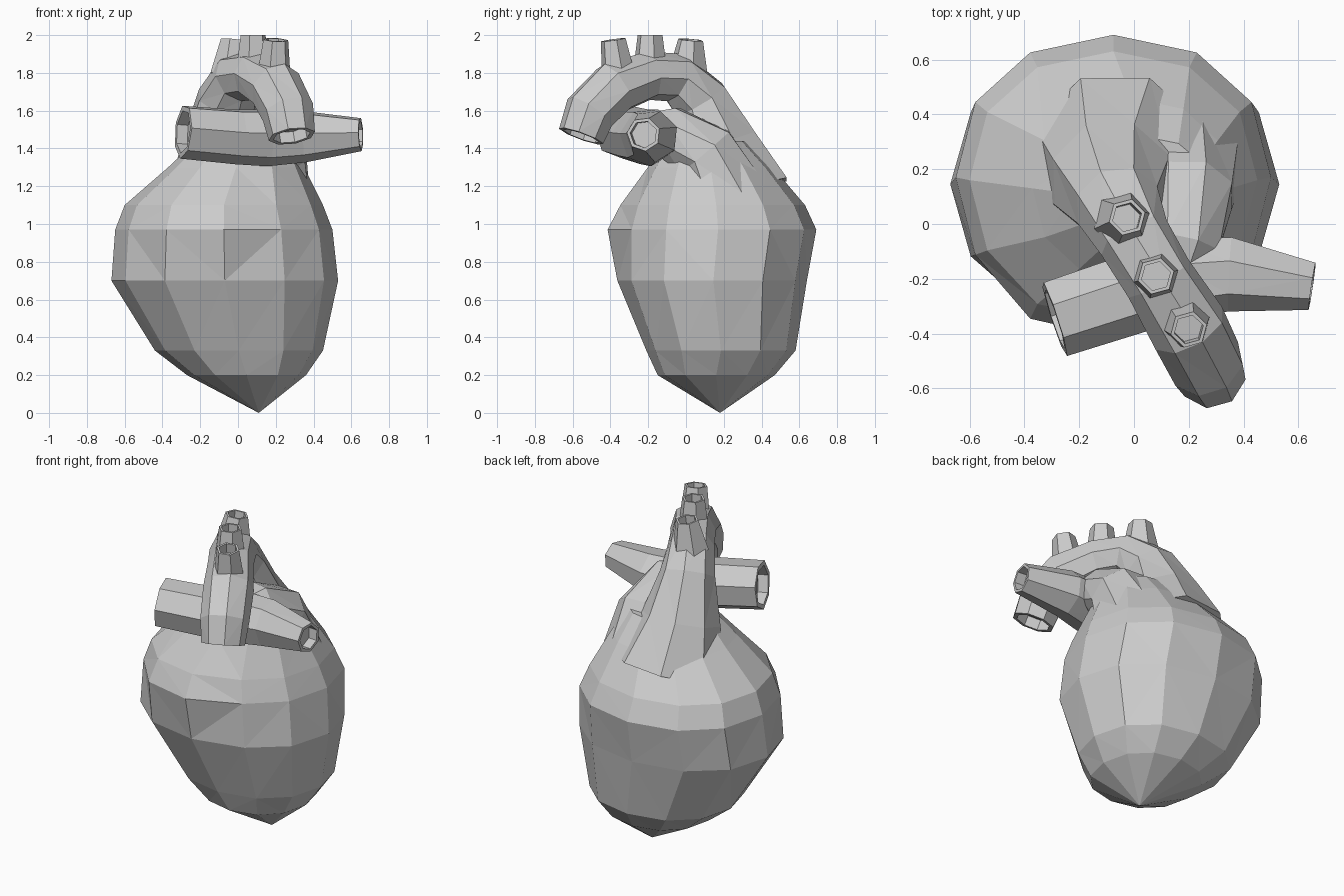
import bpy, bmesh, math
from mathutils import Vector

if "Cube" in bpy.data.objects:
    bpy.data.objects.remove(bpy.data.objects["Cube"])


def finish(bm, name):
    bmesh.ops.recalc_face_normals(bm, faces=bm.faces)
    bmesh.ops.triangulate(bm, faces=[f for f in bm.faces if len(f.verts) == 4])
    me = bpy.data.meshes.new(name)
    bm.to_mesh(me)
    bm.free()
    ob = bpy.data.objects.new(name, me)
    bpy.context.collection.objects.link(ob)
    return ob


def bridge(bm, a, b):
    n = len(a)
    for i in range(n):
        bm.faces.new((a[i], a[(i + 1) % n], b[(i + 1) % n], b[i]))


def tube(name, path, sides=8, open_start=False, open_end=True, wall=0.8, depth=0.06):
    """Faceted vessel along (x, y, z, radius) points with hollow open ends."""
    bm = bmesh.new()
    pts = [Vector(p[:3]) for p in path]
    side = None
    rings, frames = [], []

    def ring(c, u, v, r):
        return [bm.verts.new(c + r * (u * math.cos(2 * math.pi * (i + .5) / sides)
                + v * math.sin(2 * math.pi * (i + .5) / sides))) for i in range(sides)]

    for i, p in enumerate(pts):
        t = (pts[min(i + 1, len(pts) - 1)] - pts[max(i - 1, 0)]).normalized()
        if side is None:
            side = t.orthogonal()
        u = (side - t * side.dot(t)).normalized()
        side = u
        v = t.cross(u)
        frames.append((p, t, u, v, path[i][3]))
        rings.append(ring(p, u, v, path[i][3]))
    for a, b in zip(rings, rings[1:]):
        bridge(bm, a, b)
    for k, is_open, sign in ((0, open_start, 1), (-1, open_end, -1)):
        last = rings[k]
        if is_open:
            p, t, u, v, r = frames[k]
            rim = ring(p, u, v, r * wall)
            floor = ring(p + t * sign * depth, u, v, r * wall)
            bridge(bm, last, rim)
            bridge(bm, rim, floor)
            last = floor
        bm.faces.new(last)
    return finish(bm, name)


# Heart body: z, x min, x max, y min, y max of each cross-section
sections = [
    (0.20, -0.27, 0.36, -0.15, 0.47),
    (0.33, -0.44, 0.45, -0.21, 0.58),
    (0.70, -0.67, 0.53, -0.35, 0.64),
    (0.97, -0.65, 0.50, -0.35, 0.69),
    (1.10, -0.60, 0.45, -0.31, 0.63),
    (1.30, -0.37, 0.35, -0.20, 0.46),
    (1.44, -0.22, 0.28, -0.10, 0.32),
]
N = 12
bm = bmesh.new()
rings = []
for z, x0, x1, y0, y1 in sections:
    ring = []
    for i in range(N):
        a = 2 * math.pi * i / N
        c, s = math.cos(a), math.sin(a)
        x = (x0 + x1) / 2 + (x1 - x0) / 2 * math.copysign(abs(c) ** 0.92, c)
        y = (y0 + y1) / 2 + (y1 - y0) / 2 * math.copysign(abs(s) ** 0.92, s)
        # Front-left chamber bulge
        d = (x + 0.22) ** 2 / 0.05 + (z - 0.95) ** 2 / 0.04
        if s < 0:
            y -= 0.10 * math.exp(-d)
        ring.append(bm.verts.new((x, y, z)))
    rings.append(ring)
for a, b in zip(rings, rings[1:]):
    bridge(bm, a, b)
bm.faces.new(rings[-1])
apex = bm.verts.new((0.11, 0.18, 0.0))
for i in range(N):
    bm.faces.new((apex, rings[0][(i + 1) % N], rings[0][i]))
finish(bm, "heart_body")

# Main artery arch
tube("aortic_arch", [
    (-0.06, 0.24, 1.15, 0.33), (-0.08, 0.16, 1.42, 0.23), (-0.06, 0.07, 1.66, 0.16),
    (0.0, -0.05, 1.775, 0.135), (0.09, -0.20, 1.785, 0.13), (0.20, -0.38, 1.72, 0.145),
    (0.265, -0.51, 1.59, 0.14), (0.285, -0.555, 1.465, 0.125)])

# Lung artery trunk and its two branches
tube("pulmonary_trunk", [
    (0.16, 0.20, 1.15, 0.24), (0.19, 0.10, 1.38, 0.18),
    (0.17, -0.08, 1.48, 0.15), (0.12, -0.24, 1.47, 0.12)], open_end=False)
tube("pulmonary_branches", [
    (-0.29, -0.345, 1.49, 0.145), (0.0, -0.25, 1.465, 0.15), (0.16, -0.20, 1.46, 0.155),
    (0.35, -0.18, 1.465, 0.14), (0.65, -0.225, 1.475, 0.09)], sides=7, open_start=True)

# Three small branch vessels on the arch
for k, (bx, by, bz, br, tx, ty, tz) in enumerate([
        (-0.04, 0.01, 1.79, 0.11, -0.025, 0.025, 1.975),
        (0.08, -0.19, 1.83, 0.09, 0.08, -0.19, 2.0),
        (0.19, -0.36, 1.80, 0.09, 0.20, -0.385, 1.975)]):
    tube(f"arch_branch_{k + 1}", [(bx, by, bz, br), (tx, ty, tz, 0.068)], sides=6)
